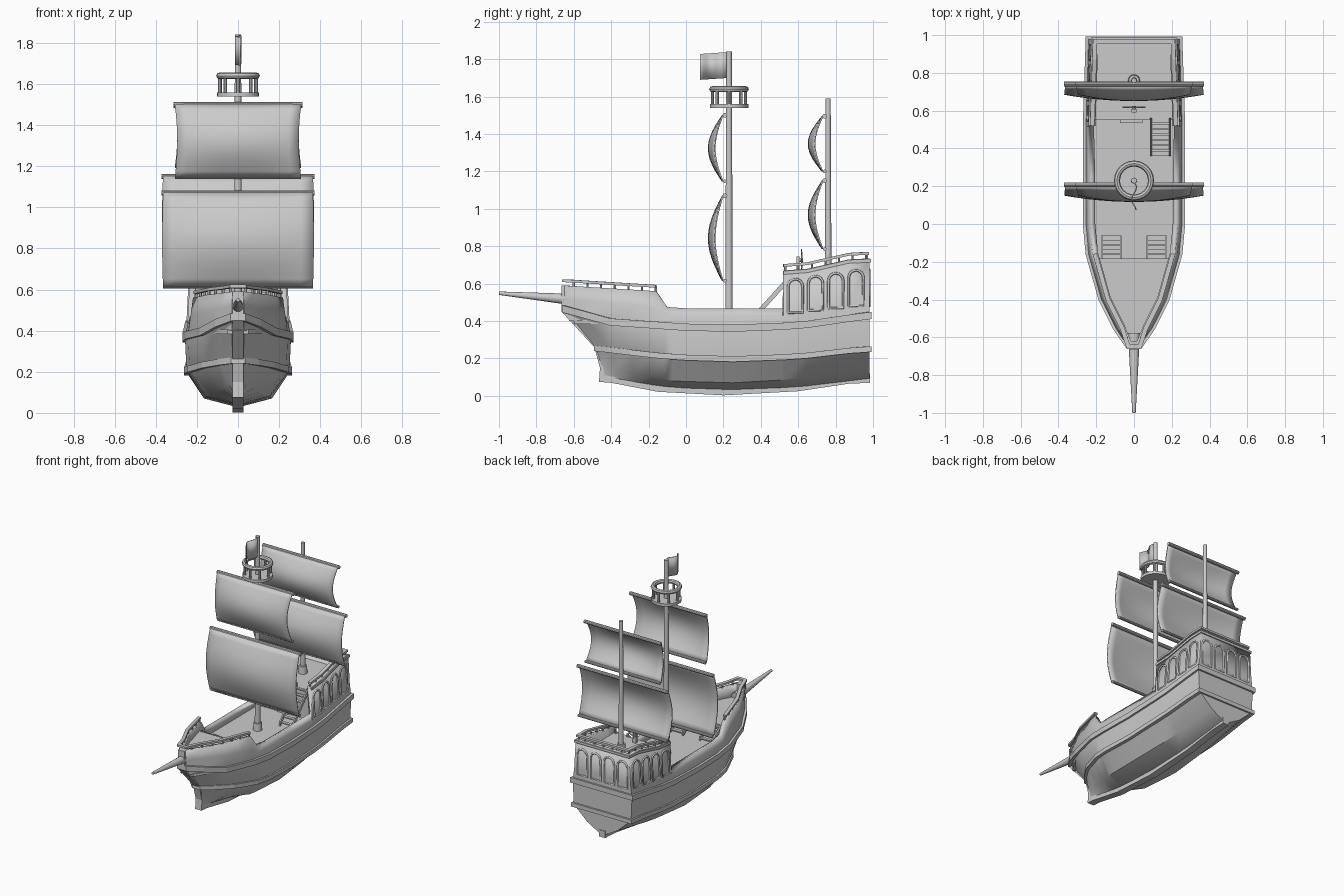
import bpy, bmesh
from math import sin, cos, pi
from mathutils import Vector

if "Cube" in bpy.data.objects:
    bpy.data.objects.remove(bpy.data.objects["Cube"])


def mesh(name, verts, faces, smooth=False, thick=0, offset=0):
    me = bpy.data.meshes.new(name)
    me.from_pydata([tuple(v) for v in verts], [], faces)
    ob = bpy.data.objects.new(name, me)
    bpy.context.collection.objects.link(ob)
    if thick:
        m = ob.modifiers.new("thickness", 'SOLIDIFY')
        m.thickness, m.offset = thick, offset
    else:
        bm = bmesh.new()
        bm.from_mesh(me)
        bmesh.ops.recalc_face_normals(bm, faces=bm.faces)
        bm.to_mesh(me)
        bm.free()
    if smooth:
        bpy.context.view_layer.objects.active = ob
        bpy.ops.object.select_all(action='DESELECT')
        ob.select_set(True)
        bpy.ops.object.shade_smooth_by_angle()
    return ob


def box(name, x0, x1, y0, y1, z0, z1):
    return mesh(name, [(x, y, z) for x in (x0, x1) for y in (y0, y1) for z in (z0, z1)],
                [(0, 1, 3, 2), (4, 6, 7, 5), (0, 4, 5, 1), (2, 3, 7, 6), (0, 2, 6, 4), (1, 5, 7, 3)])


def rod(name, p, q, r0, r1=None, n=16):
    p, q = Vector(p), Vector(q)
    rot = (q - p).to_track_quat('Z', 'Y')
    r1 = r0 if r1 is None else r1
    v = [c + rot @ Vector((r * cos(2 * pi * i / n), r * sin(2 * pi * i / n), 0))
         for c, r in ((p, r0), (q, r1)) for i in range(n)]
    f = [(i, (i + 1) % n, n + (i + 1) % n, n + i) for i in range(n)]
    return mesh(name, v, f + [tuple(range(n))[::-1], tuple(range(n, 2 * n))], n > 6)


def sweep(name, pts, w, h, closed=False):
    """Rectangular strip following a path, mitred in plan."""
    pts, n, v = [Vector(p) for p in pts], len(pts), []
    for i, p in enumerate(pts):
        a = pts[i - 1] if closed or i else p
        b = pts[(i + 1) % n] if closed or i < n - 1 else p
        ns = [Vector((d.y, -d.x, 0)).normalized() for d in (p - a, b - p) if d.length > 1e-6]
        nm = sum(ns, Vector()).normalized()
        nm /= max(nm.dot(ns[0]), 0.5)
        v += [p + nm * s * w / 2 + Vector((0, 0, t * h / 2)) for s, t in ((-1, -1), (1, -1), (1, 1), (-1, 1))]
    f = []
    for i in range(n if closed else n - 1):
        a, b = 4 * i, 4 * ((i + 1) % n)
        f += [(a + k, a + (k + 1) % 4, b + (k + 1) % 4, b + k) for k in range(4)]
    if not closed:
        f += [(0, 1, 2, 3), tuple(range(4 * n - 4, 4 * n))]
    return mesh(name, v, f)


def lerp(table, y):
    for (a, p), (b, q) in zip(table, table[1:]):
        if y <= b:
            return p + (q - p) * max(0, (y - a) / (b - a))
    return table[-1][1]


# Hull lines: (bow y, half width by y, height by y), keel to bulwark top
W = [(-.65, .03), (-.55, .1), (-.4, .175), (-.16, .243), (0, .258), (.52, .258), (.98, .243)]
LINES = [
    (-.45, [(-.65, .02), (.98, .02)], [(-.65, .1), (-.2, .05), (.2, .03), (.6, .045), (.98, .09)]),
    (-.455, [(-.65, .022), (-.4, .08), (-.1, .15), (.25, .165), (.98, .125)],
     [(-.65, .16), (-.4, .12), (-.1, .08), (.25, .07), (.6, .09), (.98, .15)]),
    (-.48, [(y, x - .008 if y > -.6 else .027) for y, x in W],
     [(-.65, .255), (-.2, .215), (.2, .195), (.6, .21), (.85, .24), (.98, .25)]),
    (-.65, W, [(-.65, .465), (-.4, .395), (0, .367), (.25, .362), (.6, .375), (.8, .405), (.98, .43)]),
    (-.65, [(y, x - .012 if y > -.6 else x) for y, x in W],
     [(-.65, .52), (-.16, .47), (-.1, .43), (.52, .43), (.98, .52)]),
    (-.65, [(y, x - .024 if y > -.6 else x) for y, x in W],
     [(-.65, .59), (-.16, .56), (-.1, .475), (0, .468), (.516, .468), (.52, .67), (.65, .68), (.87, .73), (.98, .735)])]
YS = [-.65, -.55, -.4, -.27, -.16, -.1, 0, .25, .516, .52, .65, .87, .98]


def line_pt(k, y, side=1):
    bow, wid, hgt = LINES[k]
    return Vector((side * lerp(wid, y), y * bow / -.65 if y < 0 else y, lerp(hgt, y)))


def ring(k):
    return [line_pt(k, y, -1) for y in reversed(YS)] + [line_pt(k, y) for y in YS]


# Hull shell
n = 2 * len(YS)
faces = [(k * n + i, k * n + (i + 1) % n, (k + 1) * n + (i + 1) % n, (k + 1) * n + i)
         for k in range(5) for i in range(n)]
h = len(YS)
faces += [(h - i, h - 1 - i, h + i, h + i - 1) for i in range(1, h)]
mesh("hull", [p for k in range(6) for p in ring(k)], faces, True, .03, -1)
sweep("lower_wale", ring(2), .026, .03, True)
sweep("upper_wale", ring(3), .026, .038, True)

# Keel and stem, an extruded side profile
prof = [(.985, .12), (.985, .07), (.87, .065), (.6, .025), (.2, .003), (-.15, .022), (-.4, .07), (-.465, .075),
        (-.46, .15), (-.49, .26), (-.665, .45), (-.665, .59), (-.62, .59), (-.62, .46), (-.44, .27), (-.42, .13),
        (-.15, .06), (.2, .04), (.6, .06)]
m = len(prof)
mesh("keel_and_stem", [(x, y, z) for x in (-.026, .026) for y, z in prof],
     [(i, (i + 1) % m, m + (i + 1) % m, m + i) for i in range(m)] + [tuple(range(m)), tuple(range(m, 2 * m))[::-1]])


# Decks as solid slabs with bulkheads
def deck(name, k, y0, y1, z0, z1):
    ys = [y0] + [y for y in YS if y0 < y < y1] + [y1]
    plan = [(line_pt(k, y).x - .015, y) for y in ys]
    plan += [(-x, y) for x, y in reversed(plan)]
    c = len(plan)
    mesh(name, [(x, y, z) for z in (z0, z1) for x, y in plan],
         [(i, (i + 1) % c, c + (i + 1) % c, c + i) for i in range(c)] + [tuple(range(c)), tuple(range(c, 2 * c))])


deck("main_deck", 3, -.6, .965, .385, .405)
deck("fore_deck", 4, -.625, -.18, .4, .5)
deck("quarter_deck", 5, .55, .965, .4, .625)
box("cabin_door", -.06, .03, .54, .552, .4, .56)
box("cabin_door_lintel", -.075, .045, .535, .552, .56, .575)


# Stairs
def stairs(name, x, y0, z0, y1, z1, steps):
    for s in (-1, 1):
        v = [(x + s * .05 + e, y, z + d) for e in (-.005, .005)
             for y, z, d in ((y0, z0, 0), (y0, z0, .035), (y1, z1, .035), (y1, z1, 0))]
        mesh(name + "_stringer", v, [(0, 1, 2, 3), (7, 6, 5, 4)] + [(i, (i + 1) % 4, 4 + (i + 1) % 4, 4 + i) for i in range(4)])
    for i in range(steps):
        t = (i + .5) / steps
        y, z = y0 + (y1 - y0) * t, z0 + (z1 - z0) * t + .015
        box(name + "_tread", x - .05, x + .05, y - .012, y + .012, z - .004, z + .004)


stairs("quarter_stairs", .14, .36, .4, .56, .62, 7)
for s in (-1, 1):
    stairs("fore_stairs", s * .12, -.06, .4, -.185, .48, 5)


# Railings with posts
def rail(name, pts, ys, dz):
    sweep(name, pts, .024, .015)
    for y in ys:
        for s in (-1, 1):
            p = line_pt(5, y, s) - Vector((s * .015, 0, .01))
            rod(name + "_post", p, p + Vector((0, 0, dz + .01)), .007, n=6)


def inset(y, s, dz):
    return line_pt(5, y, s) + Vector((-s * .013 * (y > -.6), -.013 * (y > .97), dz))


FORE, AFT = [-.65, -.55, -.4, -.27, -.16], [.52, .65, .87, .98]
rail("fore_rail", [inset(y, -1, .026) for y in FORE[::-1]] + [inset(y, 1, .026) for y in FORE],
     [-.6 + .073 * i for i in range(7)], .026)
rail("aft_rail", [inset(y, 1, .027) for y in AFT] + [inset(y, -1, .027) for y in AFT[::-1]],
     [.53 + .072 * i for i in range(7)], .027)
for i in range(-2, 3):
    rod("stern_rail_post", (i * .075, .967, .72), (i * .075, .967, .765), .007, n=6)
# Ledge below the aft rail
AL = [line_pt(5, y) - Vector((0, 0, .012)) for y in AFT]
sweep("cabin_cornice", AL + [Vector((-p.x, p.y, p.z)) for p in AL[::-1]], .016, .018)


# Cabin arches on sides and stern
def arch(place, c, w, z0, z1):
    pts = [(c - w, z0)] + [(c - w * cos(pi * i / 8), z1 + w * sin(pi * i / 8)) for i in range(9)] + [(c + w, z0)]
    sp = cu.splines.new('POLY')
    sp.points.add(len(pts))
    for q, (a, z) in zip(sp.points, pts + [pts[0]]):
        q.co = (*place(a, z), 1)


def side_wall(s):
    def place(y, z):
        a, b = line_pt(4, y, s), line_pt(5, y, s)
        return a.lerp(b, (z - a.z) / (b.z - a.z))
    return place


cu = bpy.data.curves.new("cabin_arches", 'CURVE')
cu.dimensions, cu.bevel_depth, cu.bevel_resolution = '3D', .007, 1
for i in range(4):
    c = .585 + .108 * i
    for s in (-1, 1):
        arch(side_wall(s), c, .039, .445 + .012 * i, .585 + .016 * i)
    arch(lambda x, z: Vector((x, .98, z)), (i - 1.5) * .11, .04, .48, .635)
ob = bpy.data.objects.new("cabin_arches", cu)
bpy.context.collection.objects.link(ob)
bpy.ops.object.select_all(action='DESELECT')
bpy.context.view_layer.objects.active = ob
ob.select_set(True)
bpy.ops.object.convert(target='MESH')

# Bowsprit and masts
rod("bowsprit", (0, -.58, .513), (0, -1, .549), .032, .009)
for name, y, z0, z1, r in (("main_mast", .23, .4, 1.84, .02), ("mizzen_mast", .76, .62, 1.59, .018)):
    rod(name, (0, y, z0), (0, y, z1), r, r * .75)
    rod(name + "_collar", (0, y, z0), (0, y, z0 + .06), .032, .028)


# Sails with yards at top and bottom
def sail(name, y, z0, z1, hw, taper):
    N, v = 12, []
    for j in range(N + 1):
        b = sin(pi * j / N)
        for i in range(N + 1):
            u = 2 * i / N - 1
            v.append((u * hw * (1 - taper * b), y - .012 - (.042 + .033 * (1 - u * u)) * b, z0 + (z1 - z0) * j / N))
    mesh(name, v, [(j * (N + 1) + i, j * (N + 1) + i + 1, (j + 1) * (N + 1) + i + 1, (j + 1) * (N + 1) + i)
                   for j in range(N) for i in range(N)], True, .008)
    rod(name + "_yard", (-hw - .006, y, z1), (hw + .006, y, z1), .013, n=10)
    rod(name + "_boom", (-hw, y, z0), (hw, y, z0), .01, n=10)


sail("main_course", .208, .615, 1.07, .365, -.01)
sail("main_topsail", .208, 1.147, 1.5, .307, .04)
sail("mizzen_course", .742, .785, 1.15, .365, -.01)
sail("mizzen_topsail", .742, 1.2, 1.495, .307, .04)

# Crow's nest
rod("lookout_floor", (0, .23, 1.54), (0, .23, 1.56), .103, n=24)
bpy.ops.mesh.primitive_torus_add(location=(0, .23, 1.64), major_radius=.09, minor_radius=.016, major_segments=24, minor_segments=8)
bpy.context.object.name = "lookout_rim"
bpy.ops.object.shade_smooth_by_angle()
for i in range(8):
    x, y = .088 * cos(pi * i / 4), .23 + .088 * sin(pi * i / 4)
    rod("lookout_post", (x, y, 1.55), (x, y, 1.64), .009, n=8)

# Flag
mesh("flag", [(.013 * sin(i * .75), .225 - .015 * i, z - .001 * i) for z in (1.7, 1.838) for i in range(11)],
     [(i, i + 1, 12 + i, 11 + i) for i in range(10)], True, .006)

# Steering wheel
bpy.ops.mesh.primitive_torus_add(location=(0, .618, .725), rotation=(pi / 2, 0, 0), major_radius=.042, minor_radius=.005, major_segments=20, minor_segments=6)
bpy.context.object.name = "wheel_rim"
for i in range(4):
    d = Vector((cos(pi * i / 4), 0, sin(pi * i / 4))) * .06
    c = Vector((0, .618, .725))
    rod("wheel_spoke", c - d, c + d, .004, n=6)
rod("wheel_axle", (0, .59, .725), (0, .625, .725), .01, n=8)
box("wheel_stand", -.014, .014, .59, .608, .62, .745)
